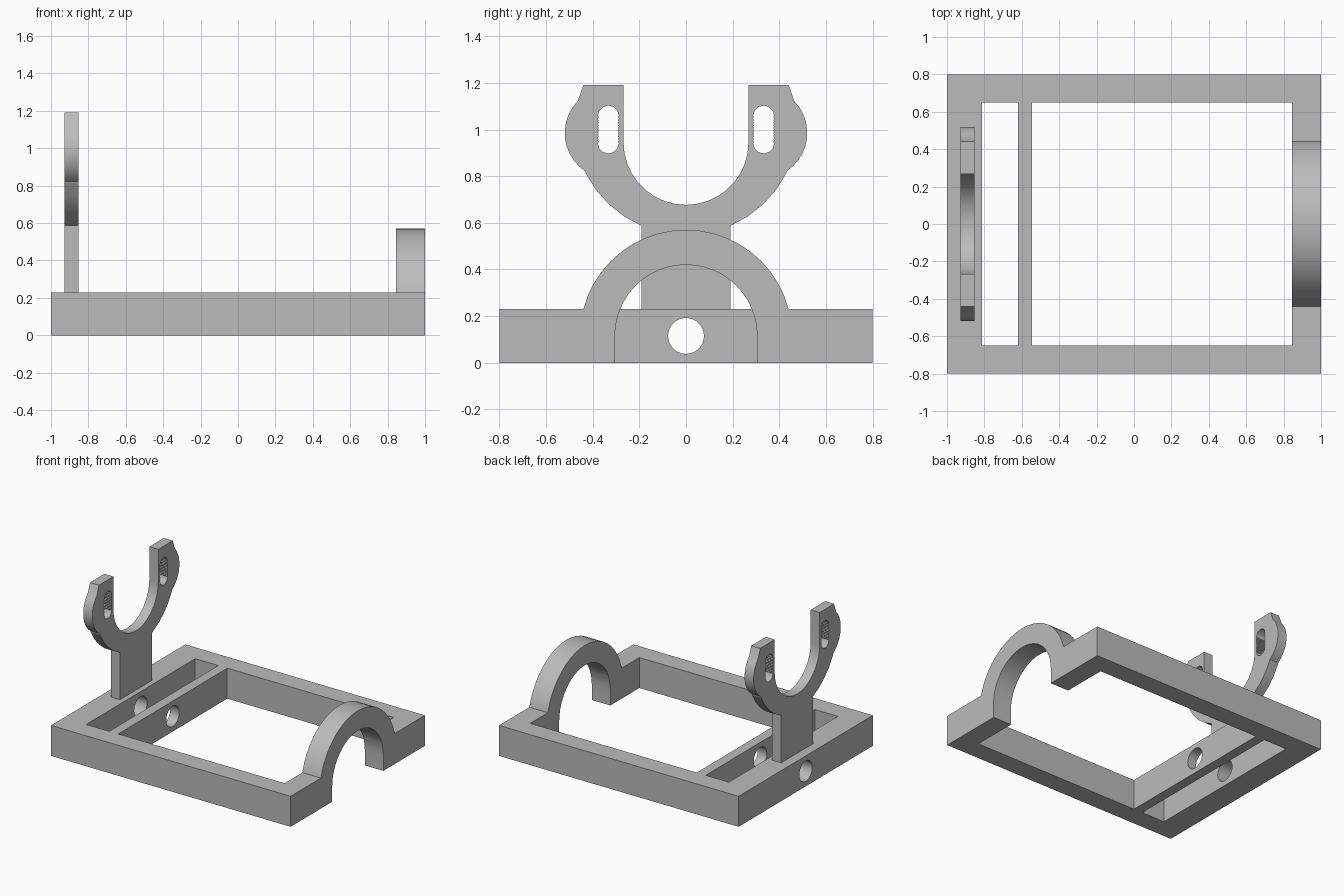
import bpy, bmesh
from math import cos, sin, radians, hypot, atan2, degrees

if "Cube" in bpy.data.objects:
    bpy.data.objects.remove(bpy.data.objects["Cube"], do_unlink=True)

grey = bpy.data.materials.new("plain grey")
grey.use_nodes = True
GREY = (0.5, 0.5, 0.5, 1)
grey.diffuse_color = GREY
grey.node_tree.nodes["Principled BSDF"].inputs["Base Color"].default_value = GREY


def arc(cy, cz, r, a0, a1, n):
    """Points along an arc, angles in degrees."""
    angles = [radians(a0 + (a1 - a0) * i / n) for i in range(n + 1)]
    return [(cy + r * cos(a), cz + r * sin(a)) for a in angles]


def prism(name, outline, x0, x1):
    """Extrude a (y, z) outline along x."""
    bm = bmesh.new()
    face = bm.faces.new([bm.verts.new((x0, y, z)) for y, z in outline])
    new = bmesh.ops.extrude_face_region(bm, geom=[face])["geom"]
    bmesh.ops.translate(bm, vec=(x1 - x0, 0, 0),
                        verts=[v for v in new if isinstance(v, bmesh.types.BMVert)])
    bmesh.ops.recalc_face_normals(bm, faces=bm.faces)
    mesh = bpy.data.meshes.new(name)
    bm.to_mesh(mesh)
    bm.free()
    mesh.materials.append(grey)
    obj = bpy.data.objects.new(name, mesh)
    bpy.context.collection.objects.link(obj)
    return obj


def box(name, x0, x1, half_y, z0, z1):
    return prism(name, [(-half_y, z0), (half_y, z0), (half_y, z1), (-half_y, z1)], x0, x1)


def combine(obj, tool, operation):
    """Apply a boolean and discard the tool."""
    tool.hide_render = True
    mod = obj.modifiers.new("cut", 'BOOLEAN')
    mod.object, mod.operation, mod.solver = tool, operation, 'EXACT'
    bpy.context.view_layer.objects.active = obj
    bpy.ops.object.modifier_apply(modifier=mod.name)
    bpy.data.objects.remove(tool, do_unlink=True)


def smooth(obj):
    bpy.ops.object.select_all(action='DESELECT')
    obj.select_set(True)
    bpy.context.view_layer.objects.active = obj
    bpy.ops.object.shade_smooth_by_angle(angle=radians(30))


# Base frame with two windows
TOP, AXLE = 0.23, 0.115
frame = box("base_frame", -1, 1, 0.8, 0, TOP)
for x0, x1 in ((-0.813, -0.62), (-0.545, 0.845)):
    combine(frame, box("window_cutter", x0, x1, 0.65, -0.1, 0.4), 'DIFFERENCE')

# Arched saddle on the left end, opened down to the floor
combine(frame, prism("arch", arc(0, AXLE, 0.455, 0, 180, 24), 0.845, 1), 'UNION')
opening = arc(0, AXLE, 0.305, 0, 180, 24) + [(-0.305, -0.1), (0.305, -0.1)]
combine(frame, prism("arch_cutter", opening, 0.7, 1.1), 'DIFFERENCE')

# Round hole through the right end and the cross bar
combine(frame, prism("hole_cutter", arc(0, AXLE, 0.077, 0, 348.75, 31), -1.1, -0.4), 'DIFFERENCE')
smooth(frame)

# Upright fork: post, outer curve, side lobe, prong, then the inner cradle
a0 = degrees(atan2(0.587 - 1.03, 0.19))
a1 = degrees(atan2(0.817 - 1.03, 0.425))
half = [(0.19, TOP)] + arc(0, 1.03, hypot(0.19, 0.443), a0, a1, 4)
half += arc(0.324, 0.985, 0.196, -57, 44, 10) + [(0.44, 1.19), (0.268, 1.19)]
half += arc(0, 0.945, 0.268, 0, -90, 9)
mirrored = [(-y, z) for y, z in reversed(half[:-1])]
fork = prism("upright_fork", half + mirrored, -0.928, -0.853)

# Ribbed slots in both prongs
R, LOW, HIGH, RIBS = 0.045, 0.942, 1.058, 10
step = (HIGH - LOW) / RIBS
ribs = [(R - 0.004 * (i % 2), HIGH - i * step / 2) for i in range(1, 2 * RIBS)]
slot = arc(0, HIGH, R, 0, 180, 6)
slot += [(-w, z) for w, z in ribs]
slot += arc(0, LOW, R, 180, 360, 6)
slot += [(w, z) for w, z in reversed(ribs)]
for side in (-1, 1):
    outline = [(side * 0.333 + y, z) for y, z in slot]
    combine(fork, prism("slot_cutter", outline, -1.1, -0.7), 'DIFFERENCE')
smooth(fork)
